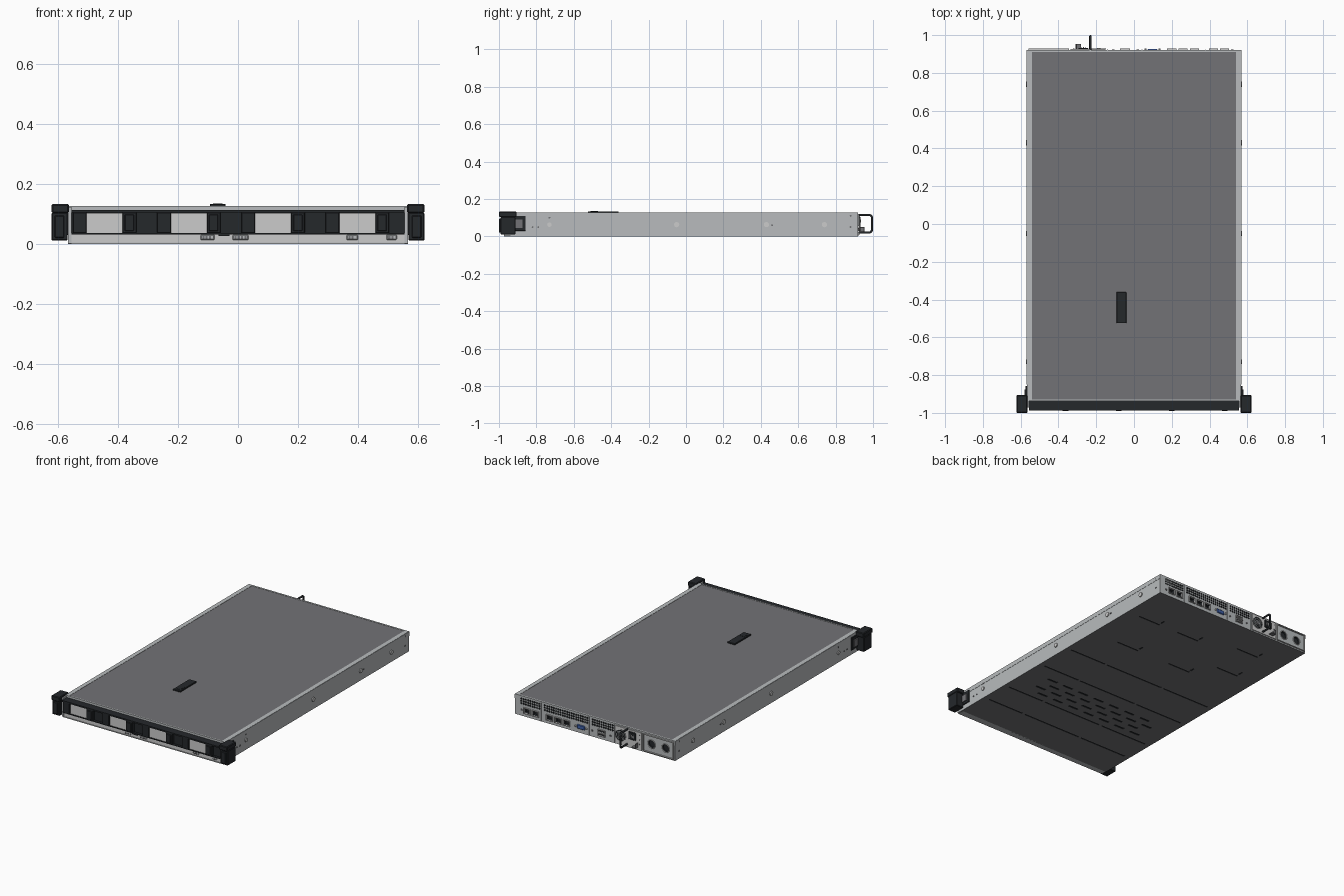
import bpy, bmesh
from math import pi, sin, cos
from mathutils import Matrix, Vector

if "Cube" in bpy.data.objects:
    bpy.data.objects.remove(bpy.data.objects["Cube"])

def material(name, rgb):
    m = bpy.data.materials.new(name)
    m.diffuse_color = (*rgb, 1)
    m.use_nodes = True
    m.node_tree.nodes["Principled BSDF"].inputs["Base Color"].default_value = m.diffuse_color
    return m

SILVER = material("silver_steel", (0.48, 0.50, 0.51))
LIGHT = material("light_steel", (0.62, 0.64, 0.65))
LID = material("dark_grey_steel", (0.17, 0.17, 0.18))
BLACK = material("black_plastic", (0.018, 0.021, 0.024))
BLUE = material("blue_plastic", (0.05, 0.12, 0.4))

def add_box(bm, x0, x1, y0, y1, z0, z1):
    mat = Matrix.Translation(((x0 + x1) / 2, (y0 + y1) / 2, (z0 + z1) / 2))
    mat = mat @ Matrix.Diagonal((abs(x1 - x0), abs(y1 - y0), abs(z1 - z0), 1))
    bmesh.ops.create_cube(bm, size=1, matrix=mat)

def add_cyl(bm, centre, r, depth, axis="Y", segs=24):
    rot = {"X": Matrix.Rotation(pi / 2, 4, "Y"), "Y": Matrix.Rotation(pi / 2, 4, "X"),
           "Z": Matrix.Identity(4)}[axis]
    bmesh.ops.create_cone(bm, cap_ends=True, segments=segs, radius1=r, radius2=r,
                          depth=depth, matrix=Matrix.Translation(centre) @ rot)

def finish(name, bm, mats, bevel=0):
    me = bpy.data.meshes.new(name)
    bm.to_mesh(me)
    bm.free()
    for m in mats:
        me.materials.append(m)
    ob = bpy.data.objects.new(name, me)
    bpy.context.collection.objects.link(ob)
    if bevel:
        mod = ob.modifiers.new("bevel", "BEVEL")
        mod.width, mod.segments, mod.limit_method = bevel, 1, "ANGLE"
    return ob

def boxes(name, items, mat, bevel=0):
    bm = bmesh.new()
    for it in items:
        add_box(bm, *it)
    return finish(name, bm, [mat], bevel)

def cyls(name, items, mat):
    bm = bmesh.new()
    for it in items:
        add_cyl(bm, *it)
    ob = finish(name, bm, [mat])
    bpy.context.view_layer.objects.active = ob
    ob.select_set(True)
    bpy.ops.object.shade_smooth_by_angle()
    ob.select_set(False)
    return ob

def tube(name, pts, r, mat, cyclic=False):
    cu = bpy.data.curves.new(name, "CURVE")
    cu.dimensions, cu.bevel_depth, cu.bevel_resolution = "3D", r, 3
    cu.use_fill_caps = True
    sp = cu.splines.new("POLY")
    sp.points.add(len(pts) - 1)
    for p, co in zip(sp.points, pts):
        p.co = (*co, 1)
    sp.use_cyclic_u, sp.use_smooth = cyclic, True
    cu.materials.append(mat)
    ob = bpy.data.objects.new(name, cu)
    bpy.context.collection.objects.link(ob)
    return ob

REAR = 0.92

# chassis box with a dark underside
bm = bmesh.new()
add_box(bm, -0.567, 0.567, -0.938, REAR, 0, 0.124)
bm.normal_update()
for f in bm.faces:
    if f.normal.z < -0.9:
        f.material_index = 1
chassis = finish("chassis", bm, [SILVER, LID, BLACK])

# pockets for rear vents, ports and underside slots
bm = bmesh.new()
for x0, cols in ((0.395, 9), (0.055, 20), (-0.125, 10)):
    for i in range(cols):
        for j in range(3):
            add_cyl(bm, (x0 + i * 0.0158, REAR, 0.078 + j * 0.0155), 0.006, 0.02, "Y", 6)
port_x = [0.48, 0.42, 0.32, 0.26, 0.20]
for x in port_x:
    add_box(bm, x - 0.02, x + 0.02, REAR - 0.02, REAR + 0.02, 0.024, 0.054)
for z in (0.022, 0.044):
    add_box(bm, -0.07, -0.025, REAR - 0.02, REAR + 0.02, z, z + 0.014)
for x in (-0.4, -0.5):
    add_cyl(bm, (x, REAR, 0.063), 0.025, 0.03)
for y in (-0.72, -0.53, -0.2, 0.05):
    for x0, x1 in ((-0.53, -0.19), (-0.17, 0.25), (0.27, 0.53)):
        add_box(bm, x0, x1, y - 0.004, y + 0.004, -0.01, 0.003)
for j in range(4):
    for i in range(7):
        x = -0.4 + i * 0.12 + (j % 2) * 0.06
        add_box(bm, x - 0.035, x + 0.035, -0.478 + j * 0.055, -0.464 + j * 0.055, -0.01, 0.003)
for x, y in ((0.3, 0.3), (-0.1, 0.3), (-0.35, 0.45), (0.1, 0.62), (-0.3, 0.7), (0.4, 0.62)):
    add_box(bm, x - 0.08, x + 0.08, y - 0.004, y + 0.004, -0.01, 0.003)
    add_box(bm, x - 0.08, x - 0.07, y + 0.02, y + 0.05, -0.01, 0.003)
for f in bm.faces:
    f.material_index = 2
cutter = finish("pocket_cutter", bm, [SILVER, LID, BLACK])
cutter.hide_render = True
mod = chassis.modifiers.new("pockets", "BOOLEAN")
mod.operation, mod.solver, mod.object = "DIFFERENCE", "EXACT", cutter
bpy.context.view_layer.objects.active = chassis
bpy.ops.object.modifier_apply(modifier=mod.name)
bpy.data.objects.remove(cutter)

# lid, its folded rim and the latch
boxes("lid_panel", [(-0.54, 0.54, -0.93, 0.91, 0.122, 0.1255)], LID)
boxes("lid_rim", [(s * 0.54, s * 0.567, -0.938, REAR, 0.124, 0.127) for s in (-1, 1)]
      + [(-0.54, 0.54, -0.938, -0.93, 0.124, 0.127), (-0.54, 0.54, 0.91, REAR, 0.124, 0.127)], SILVER)
boxes("lid_side_flange", [(s * 0.566, s * 0.5685, -0.85, REAR, 0.098, 0.126) for s in (-1, 1)], SILVER)
boxes("lid_latch", [(-0.093, -0.041, -0.525, -0.36, 0.124, 0.134)], BLACK, 0.002)
boxes("lid_latch_grip", [(-0.083, -0.051, -0.51, -0.47, 0.133, 0.1355)], BLACK)

# side rail studs
cyls("side_studs", [((s * 0.567, y, 0.063), r, 0.012, "X") for s in (-1, 1)
     for y, r in ((-0.73, 0.012), (-0.05, 0.014), (0.43, 0.014), (0.74, 0.014))], LIGHT)
cyls("side_screws", [((s * 0.567, y, z), 0.005, 0.006, "X", 12) for s in (-1, 1)
     for y, z in ((-0.82, 0.05), (-0.79, 0.05), (-0.73, 0.1), (0.88, 0.05), (0.88, 0.11), (0.46, 0.06))], LID)

# front lower panel and thin side frame
boxes("front_lower_panel", [(-0.555, 0.555, -0.968, -0.93, 0.004, 0.033)], LIGHT)
boxes("front_frame", [(s * 0.556, s * 0.567, -0.972, -0.93, 0.002, 0.124) for s in (-1, 1)]
      + [(-0.556, 0.556, -0.972, -0.93, 0.0, 0.004)], SILVER)
sockets = ((-0.125, -0.078), (-0.018, 0.035), (0.362, 0.4), (0.495, 0.53))
boxes("front_sockets", [(a, b, -0.973, -0.96, 0.013, 0.031) for a, b in sockets], SILVER, 0.003)
boxes("front_socket_holes", [(a + 0.006 + i * 0.011, a + 0.013 + i * 0.011, -0.9745, -0.97, 0.017, 0.027)
      for a, b in sockets for i in range(int((b - a - 0.006) / 0.011))], LID)
boxes("front_pull_tab", [(-0.065, -0.028, -0.98, -0.95, 0.026, 0.036)], BLACK)

# drive bays: black backing, side blocks, rails and light inserts
boxes("bay_backing", [(-0.556, 0.556, -0.965, -0.93, 0.033, 0.114)], BLACK)
blocks, inserts, grips, tabs = [], [], [], []
for k in range(4):
    x = -0.505 + 0.281 * k
    blocks += [(x - 0.046, x, -0.985, -0.96, 0.036, 0.106),
               (x + 0.12, x + 0.166, -0.985, -0.96, 0.036, 0.106)]
    grips += [(x + 0.127, x + 0.158, -0.99, -0.98, 0.043, 0.098)]
    tabs += [(x + 0.004, x + 0.009, -0.991, -0.96, 0.045, 0.055)]
    inserts += [(x, x + 0.12, -0.974, -0.96, 0.037, 0.104)]
boxes("drive_bay_blocks", blocks, BLACK, 0.002)
boxes("drive_bay_grips", grips, BLACK, 0.002)
boxes("drive_bay_inserts", inserts, LIGHT)
boxes("bay_top_rail", [(-0.556, 0.556, -0.987, -0.938, 0.105, 0.114)], BLACK)
boxes("bay_bottom_rail", [(-0.556, 0.556, -0.98, -0.96, 0.032, 0.037)], BLACK)

# rack ears with release levers
for s, side in ((-1, "left"), (1, "right")):
    boxes(side + "_rack_ear", [(s * 0.568, s * 0.622, -0.992, -0.912, 0.011, 0.104)], BLACK, 0.003)
    boxes(side + "_ear_cap", [(s * 0.564, s * 0.622, -1.0, -0.906, 0.103, 0.133)], BLACK, 0.004)
    boxes(side + "_ear_lever", [(s * 0.58, s * 0.612, -1.0, -0.98, 0.02, 0.095)], BLACK, 0.003)
    boxes(side + "_ear_flange", [(s * 0.566, s * 0.574, -0.92, -0.857, 0.03, 0.11)], BLACK, 0.001)
    boxes(side + "_ear_latch", [(s * 0.572, s * 0.58, -0.92, -0.875, 0.045, 0.09)], LID)

# rear port shells
def frame(x0, x1, z0, z1, t=0.004):
    y = (REAR - 0.002, REAR + 0.008)
    return [(x0 - t, x0, *y, z0 - t, z1 + t), (x1, x1 + t, *y, z0 - t, z1 + t),
            (x0, x1, *y, z0 - t, z0), (x0, x1, *y, z1, z1 + t)]

shells = []
for x in port_x:
    shells += frame(x - 0.02, x + 0.02, 0.024, 0.054)
for z in (0.022, 0.044):
    shells += frame(-0.07, -0.025, z, z + 0.014, 0.003)
boxes("rear_port_shells", shells, LIGHT)
boxes("usb_tongues", [(-0.065, -0.03, REAR - 0.018, REAR, z, z + 0.004) for z in (0.03, 0.052)], LIGHT)
boxes("video_port", [(0.07, 0.125, REAR - 0.002, REAR + 0.006, 0.025, 0.053)], BLUE, 0.004)
cyls("video_port_screws", [((x, REAR, 0.039), 0.006, 0.02, "Y", 6) for x in (0.06, 0.135)], LIGHT)
cyls("rear_buttons", [((x, REAR, 0.038), 0.006, 0.008, "Y", 16) for x in (0.02, -0.11, 0.52)], LID)
boxes("rear_dividers", [(x - 0.002, x + 0.002, REAR - 0.002, REAR + 0.004, 0.006, 0.12)
      for x in (0.38, 0.042, -0.14)], SILVER)

# power supply: plate, fan grille, inlet, latch, handle
boxes("power_supply_plate", [(-0.335, -0.15, REAR - 0.002, REAR + 0.006, 0.008, 0.118)], LIGHT)
cyls("fan_recess", [((-0.187, REAR + 0.004, 0.066), 0.036, 0.006, "Y", 32)], BLACK)
for r in (0.036, 0.026, 0.016):
    tube("fan_grille_ring", [(-0.187 + r * cos(a * pi / 16), REAR + 0.01, 0.066 + r * sin(a * pi / 16))
                             for a in range(32)], 0.0018, SILVER, True)
for a in (pi / 4, -pi / 4):
    d = Vector((cos(a), 0, sin(a))) * 0.036
    c = Vector((-0.187, REAR + 0.01, 0.066))
    tube("fan_grille_spoke", [c - d, c + d], 0.0018, SILVER)
cyls("fan_hub", [((-0.187, REAR + 0.008, 0.066), 0.01, 0.008, "Y", 20)], LID)
boxes("power_inlet", [(-0.295, -0.242, REAR, REAR + 0.012, 0.058, 0.108)], BLACK, 0.004)
boxes("power_inlet_pins", [(x - 0.002, x + 0.002, REAR + 0.01, REAR + 0.016, 0.075, 0.09)
      for x in (-0.28, -0.268, -0.256)], LIGHT)
boxes("power_supply_latch", [(-0.31, -0.28, REAR, REAR + 0.034, 0.02, 0.026),
      (-0.31, -0.305, REAR, REAR + 0.034, 0.02, 0.05)], LID, 0.001)
cyls("power_supply_lights", [((-0.32, REAR + 0.006, z), 0.004, 0.006, "Y", 12)
     for z in (0.04, 0.07, 0.1)], LID)

path = [(-0.231, REAR, 0.021)]
for cz, a0 in ((0.036, -pi / 2), (0.1, 0)):
    path += [(-0.231, 0.979 + 0.015 * cos(a0 + i * pi / 12), cz + 0.015 * sin(a0 + i * pi / 12))
             for i in range(7)]
path.append((-0.231, REAR, 0.115))
tube("power_supply_handle", path, 0.006, BLACK)

# blank cover beside the power supply
boxes("blank_cover_frame", frame(-0.555, -0.348, 0.012, 0.114), LIGHT)
for x in (-0.4, -0.5):
    tube("blank_cover_ring", [(x + 0.026 * cos(a * pi / 16), REAR, 0.063 + 0.026 * sin(a * pi / 16))
                              for a in range(32)], 0.003, LIGHT, True)
